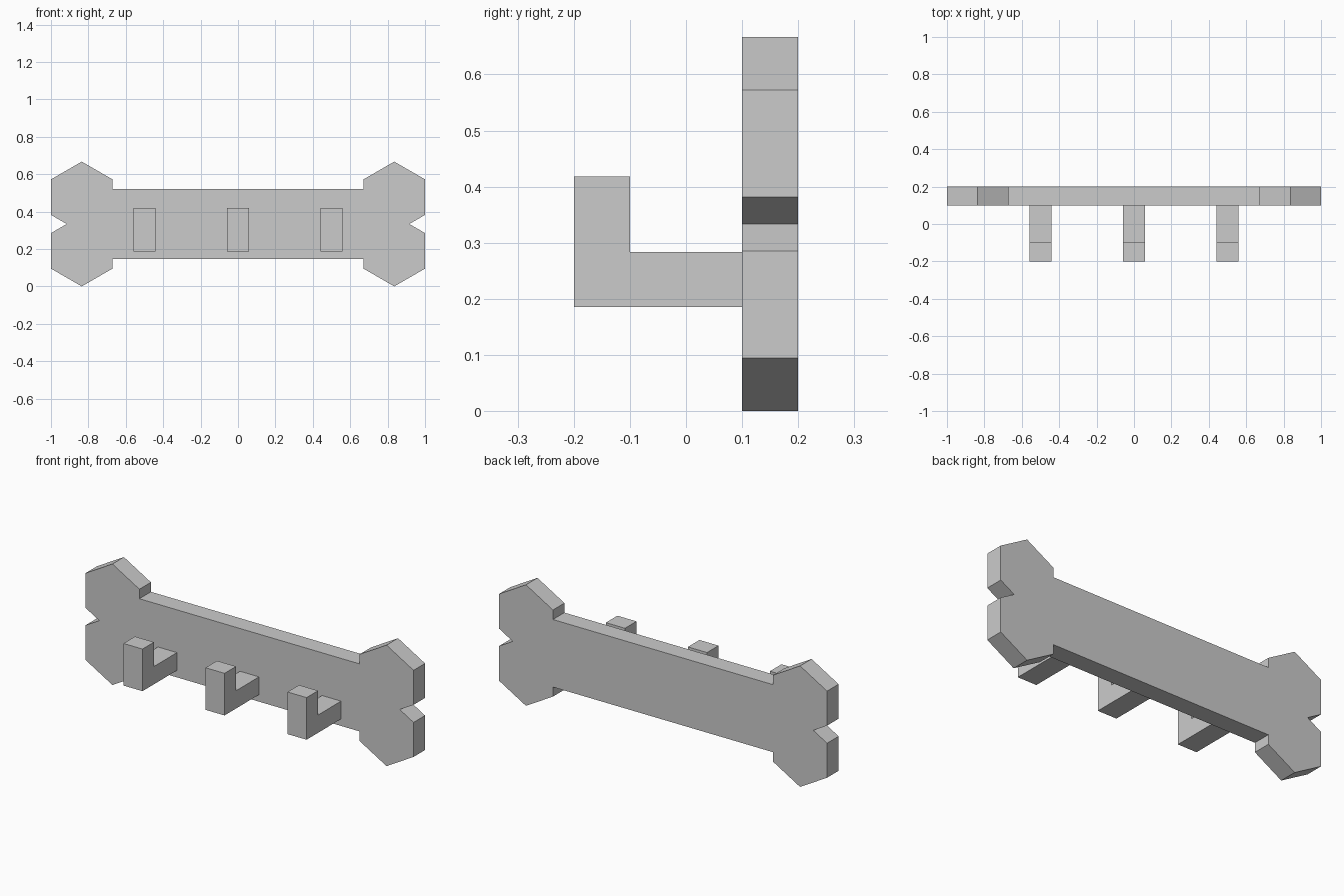
import bpy
import bmesh
import math

if "Cube" in bpy.data.objects:
    bpy.data.objects.remove(bpy.data.objects["Cube"], do_unlink=True)

grey = bpy.data.materials.new("light grey")
grey.use_nodes = True
colour = (0.6, 0.6, 0.6, 1)
grey.diffuse_color = colour
grey.node_tree.nodes["Principled BSDF"].inputs["Base Color"].default_value = colour


def extrude_outline(name, points, depth):
    """Make a solid from a closed outline moved along the depth vector."""
    bm = bmesh.new()
    face = bm.faces.new([bm.verts.new(p) for p in points])
    result = bmesh.ops.extrude_face_region(bm, geom=[face], use_keep_orig=True)
    moved = [v for v in result["geom"] if isinstance(v, bmesh.types.BMVert)]
    bmesh.ops.translate(bm, verts=moved, vec=depth)
    bmesh.ops.recalc_face_normals(bm, faces=bm.faces)
    mesh = bpy.data.meshes.new(name)
    bm.to_mesh(mesh)
    bm.free()
    mesh.materials.append(grey)
    obj = bpy.data.objects.new(name, mesh)
    bpy.context.collection.objects.link(obj)
    return obj


# Bone-shaped back board: two hexagonal knobs at each end of a straight bar
radius = 0.19
half_width = radius * math.cos(math.pi / 6)
knob_x = 1 - half_width
mid_z = 0.3335
knob_z = 2 * mid_z - radius
bar_half_height = 0.186

# One quarter of the outline, from the bar to the end notch
quarter = [(knob_x - half_width, mid_z + bar_half_height)]
for angle in (150, 90, 30, -30):
    a = math.radians(angle)
    quarter.append((knob_x + radius * math.cos(a), knob_z + radius * math.sin(a)))
notch_x = 1 - (knob_z - radius / 2 - mid_z) * math.sqrt(3)
right_half = quarter + [(notch_x, mid_z)]
right_half += [(x, 2 * mid_z - z) for x, z in reversed(quarter)]
outline = right_half + [(-x, z) for x, z in reversed(right_half)]
extrude_outline("back_board", [(x, 0.1, z) for x, z in outline], (0, 0.1, 0))

# Three L-shaped hooks
hook_profile = [(0.1, 0.186), (-0.2, 0.186), (-0.2, 0.418),
                (-0.1, 0.418), (-0.1, 0.284), (0.1, 0.284)]
hook_width = 0.116
for name, x in (("right_hook", -0.5), ("middle_hook", 0), ("left_hook", 0.5)):
    points = [(x - hook_width / 2, y, z) for y, z in hook_profile]
    extrude_outline(name, points, (hook_width, 0, 0))
